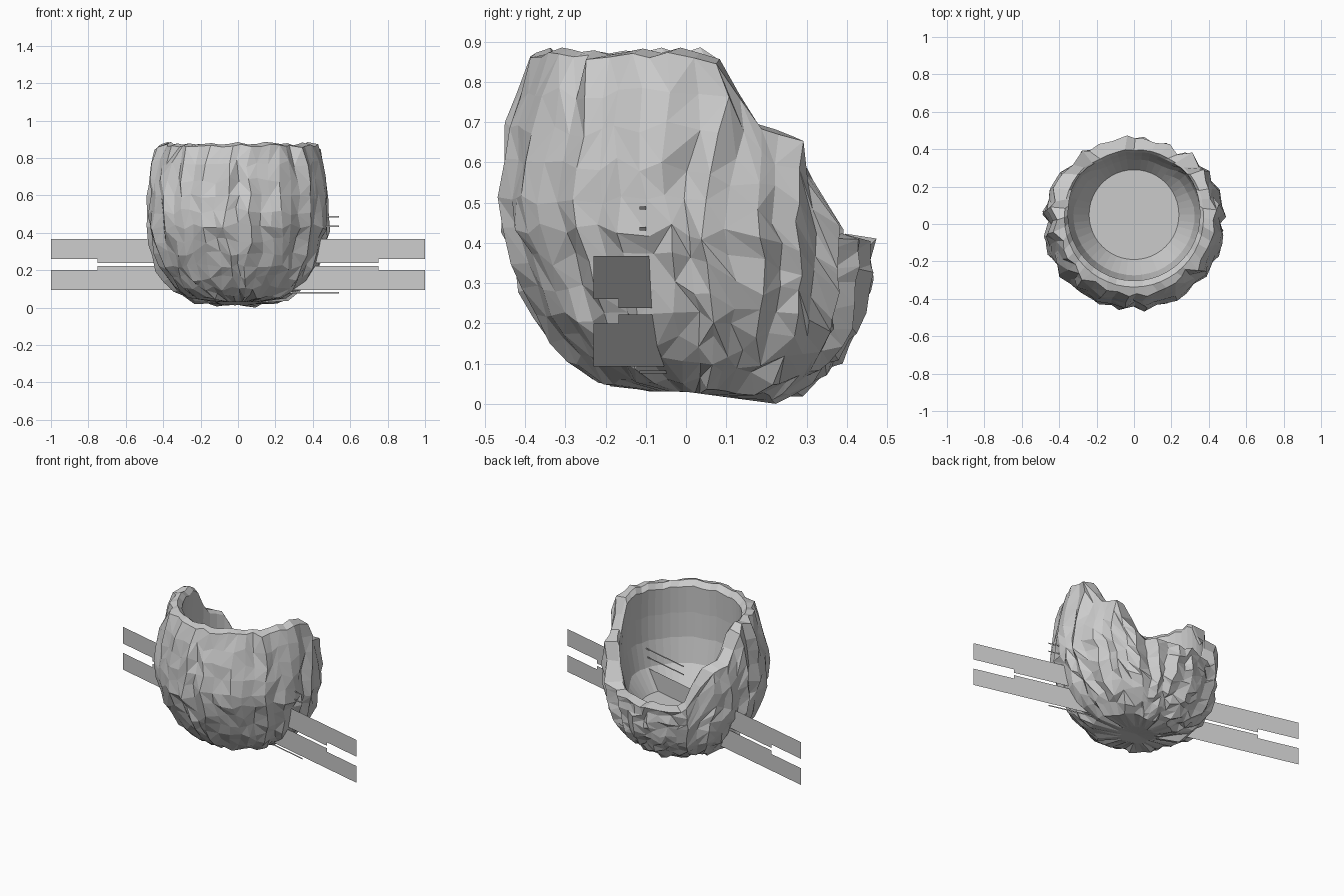
import bpy, bmesh, math, random
from mathutils import Vector, noise

if "Cube" in bpy.data.objects:
    bpy.data.objects.remove(bpy.data.objects["Cube"])

random.seed(4)
COLS, ROWS = 48, 12


def lerp(table, t):
    for (a, va), (b, vb) in zip(table, table[1:]):
        if t <= b:
            return va + (vb - va) * max(0, (t - a) / (b - a))
    return table[-1][1]


def add_object(name, bm):
    bmesh.ops.recalc_face_normals(bm, faces=bm.faces)
    mesh = bpy.data.meshes.new(name)
    bm.to_mesh(mesh)
    bm.free()
    ob = bpy.data.objects.new(name, mesh)
    bpy.context.collection.objects.link(ob)
    return ob


# Profiles by height: outer radius, outer centre in y, inner radius; rim height by depth
OUTER = [(0.02, 0.10), (0.045, 0.22), (0.1, 0.31), (0.2, 0.39), (0.3, 0.425),
         (0.42, 0.45), (0.55, 0.452), (0.7, 0.433), (0.8, 0.415), (0.88, 0.395)]
CENTRE = [(0.0, 0.02), (0.1, 0.03), (0.25, 0.03), (0.45, 0.0), (0.65, 0.005), (0.88, 0.025)]
INNER = [(0.25, 0.24), (0.33, 0.305), (0.42, 0.345), (0.6, 0.36), (0.88, 0.352)]
RIM = [(-0.4, 0.865), (0.05, 0.865), (0.09, 0.82), (0.13, 0.73), (0.16, 0.69),
       (0.27, 0.65), (0.31, 0.57), (0.34, 0.45), (0.37, 0.41), (0.45, 0.40)]
FLOOR = 0.25

# Rugged bowl: bark-like outer skin, rim and plain inner wall
bm = bmesh.new()
columns = []
for c in range(COLS):
    a = 2 * math.pi * c / COLS
    ca, sa = math.cos(a), math.sin(a)
    top = lerp(RIM, 0.01 + 0.43 * sa) + random.uniform(-0.01, 0.01)
    col = []
    groove = (0.008 if c % 2 else -0.008) + random.uniform(-0.01, 0.01)
    for r in range(ROWS + 1):
        v = r / ROWS
        z = 0.03 + (top - 0.03) * v ** 1.35
        rad = lerp(OUTER, z) if r else 0.10
        # Long wandering vertical ridges with a few finer chips
        ridge = noise.noise(Vector((ca * 9, sa * 9, z * 3)))
        rad += (0.022 * ridge + groove + random.uniform(-0.009, 0.009)) * (0.5 + min(1, 3 * z) * 0.5)
        aa = a + 0.10 * noise.noise(Vector((ca * 3 + 9, sa * 3, z * 5))) + random.uniform(-0.02, 0.02)
        y = lerp(CENTRE, z) + rad * math.sin(aa)
        zj = z + random.uniform(-0.018, 0.018) * (0 < r < ROWS)
        if y > 0:
            zj -= 0.15 * y * max(0, 1 - z / 0.3)
        col.append(bm.verts.new((rad * 1.06 * math.cos(aa), y, max(0, zj))))
    for k, drop in enumerate((0.0, 0.03, 0.3, 0.55, 0.8, 1.0)):
        z = top + (FLOOR - top) * drop + (0.012 if k == 0 else 0)
        rad = lerp(INNER, z) + (0.02 if k == 0 else 0)
        cy = 0.05 - (0.015 if k == 0 else 0)
        col.append(bm.verts.new((rad * ca, cy + rad * sa, z)))
    columns.append(col)
base = bm.verts.new((0, 0.02, 0.03))
for c in range(COLS):
    p, q = columns[c], columns[(c + 1) % COLS]
    bm.faces.new((base, q[0], p[0]))
    for k in range(len(p) - 1):
        if k < ROWS:
            # Mixed diagonals for chipped facets
            if random.random() < 0.5:
                bm.faces.new((p[k], q[k], q[k + 1]))
                bm.faces.new((p[k], q[k + 1], p[k + 1]))
            else:
                bm.faces.new((p[k], q[k], p[k + 1]))
                bm.faces.new((q[k], q[k + 1], p[k + 1]))
        else:
            bm.faces.new((p[k], q[k], q[k + 1], p[k + 1]))
bm.faces.new([col[-1] for col in columns])
add_object("rugged_bowl", bm)


# Flat sheets, all in one slanted upright plane through the bowl
def sheet(name, outline):
    b = bmesh.new()
    b.faces.new([b.verts.new((x, 0.018 - 0.248 * x, z)) for x, z in outline])
    add_object(name, b)


def strip(name, x0, x1, z, h=0.008):
    sheet(name, [(x0, z - h / 2), (x1, z - h / 2), (x1, z + h / 2), (x0, z + h / 2)])


plate = [(-1, 0.26), (-0.75, 0.26), (-0.75, 0.238), (0.75, 0.238),
         (0.75, 0.26), (1, 0.26), (1, 0.367), (-1, 0.367)]
sheet("upper_plate", plate)
sheet("lower_plate", [(x, 0.46 - z) for x, z in plate])
strip("upper_strip", 0.0, 0.54, 0.487)
strip("middle_strip", 0.0, 0.54, 0.435)
strip("lower_strip", 0.25, 0.54, 0.079)
